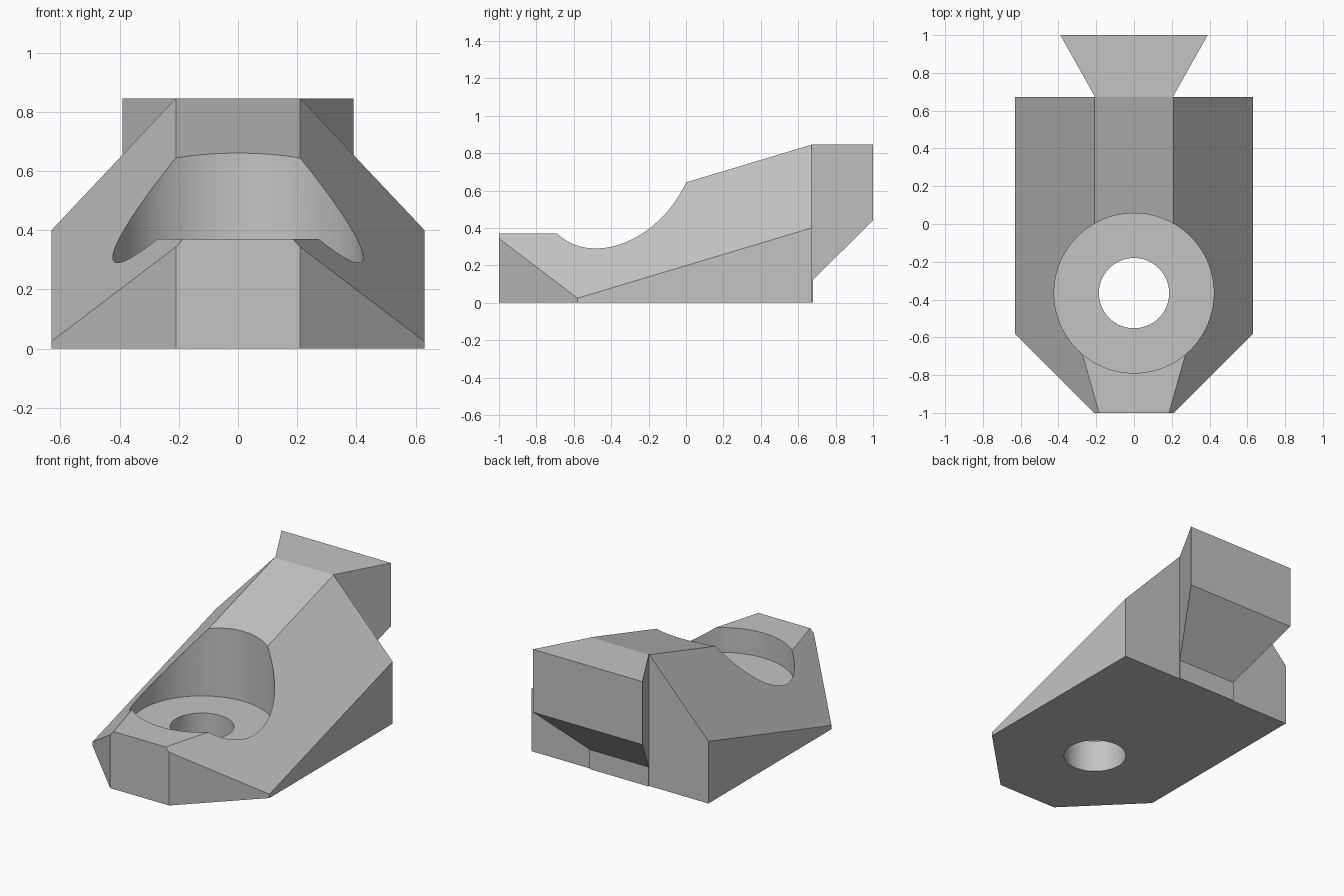
import bpy, bmesh, math
from mathutils import Vector

if "Cube" in bpy.data.objects:
    bpy.data.objects.remove(bpy.data.objects["Cube"])

grey = bpy.data.materials.new("light grey plastic")
grey.diffuse_color = (0.55, 0.55, 0.55, 1)
grey.use_nodes = True
grey.node_tree.nodes["Principled BSDF"].inputs["Base Color"].default_value = grey.diffuse_color

SLOPE = 0.30                  # rise of the back along y
SIDE = 0.445 / 0.42           # fall of the flanks along x


def prism(name, points, direction, cuts=()):
    """Extrude a polygon, then trim it by planes (point, outward normal)."""
    bm = bmesh.new()
    face = bm.faces.new([bm.verts.new(p) for p in points])
    ext = bmesh.ops.extrude_face_region(bm, geom=[face])
    bmesh.ops.translate(bm, vec=direction,
                        verts=[v for v in ext["geom"] if isinstance(v, bmesh.types.BMVert)])
    for co, no in cuts:
        geom = bm.verts[:] + bm.edges[:] + bm.faces[:]
        bmesh.ops.bisect_plane(bm, geom=geom, plane_co=co, plane_no=no, clear_outer=True)
        bmesh.ops.holes_fill(bm, edges=[e for e in bm.edges if e.is_boundary])
    bmesh.ops.recalc_face_normals(bm, faces=bm.faces[:])
    mesh = bpy.data.meshes.new(name)
    bm.to_mesh(mesh)
    bm.free()
    mesh.materials.append(grey)
    obj = bpy.data.objects.new(name, mesh)
    bpy.context.collection.objects.link(obj)
    return obj


def disc(name, radius, z, height):
    n = 96
    ring = [(radius * math.cos(2 * math.pi * i / n),
             -0.366 + radius * math.sin(2 * math.pi * i / n), z) for i in range(n)]
    return prism(name, ring, (0, 0, height))


def combine(target, tool, operation):
    bpy.context.view_layer.objects.active = target
    mod = target.modifiers.new(operation.lower(), 'BOOLEAN')
    mod.object, mod.operation, mod.solver = tool, operation, 'EXACT'
    bpy.ops.object.modifier_apply(modifier=mod.name)
    bpy.data.objects.remove(tool)


# Body: chamfered footprint trimmed by the two sloping flanks
half = [(0.63, 0.672), (0.63, -0.58), (0.21, -1.0)]
footprint = half + [(-x, y) for x, y in reversed(half)]
flanks = [((s * 0.21, 0.672, 0.845), Vector((s * SIDE, -SLOPE, 1))) for s in (1, -1)]
body = prism("wedge_body", [(x, y, 0) for x, y in footprint], (0, 0, 1.5), flanks)

# Dovetail: side profile with slanted underside, flaring towards the back
profile = [(0.6, 0), (0.68, 0), (0.68, 0.125), (1, 0.44), (1, 1.0), (0.6, 1.0)]
flare = [((s * 0.21, 0.68, 0), Vector((s * 0.32, -0.18, 0))) for s in (1, -1)]
tail = prism("dovetail", [(-0.6, y, z) for y, z in profile], (1.2, 0, 0), flare)
combine(body, tail, 'UNION')

# Top trim: flat nose, sloping ridge, flat dovetail top
top = [(-1.5, 0.37), (-0.5, 0.37), (-0.5, 0.845 - SLOPE * 1.172),
       (0.672, 0.845), (1.5, 0.845), (1.5, 2), (-1.5, 2)]
combine(body, prism("top_cutter", [(-1, y, z) for y, z in top], (2, 0, 0)), 'DIFFERENCE')

# Screw-head pocket and through hole
combine(body, disc("pocket_cutter", 0.423, 0.21, 1.5), 'DIFFERENCE')
combine(body, disc("hole_cutter", 0.186, -0.5, 1.5), 'DIFFERENCE')

body.select_set(True)
bpy.context.view_layer.objects.active = body
bpy.ops.object.shade_smooth_by_angle(angle=math.radians(10))
